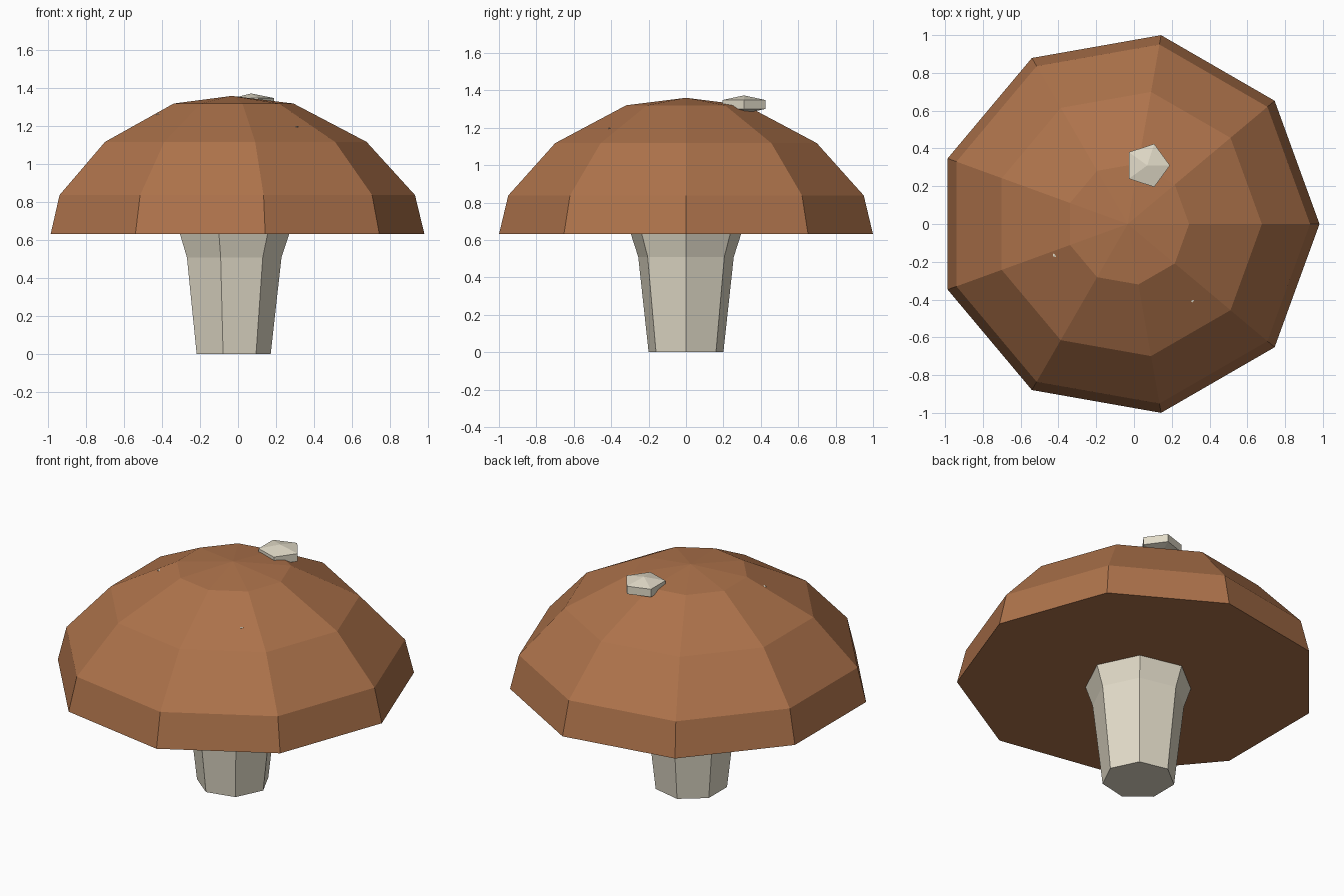
import bpy, bmesh
from math import cos, sin, pi

if "Cube" in bpy.data.objects:
    bpy.data.objects.remove(bpy.data.objects["Cube"])

AXIS_X = -0.033  # centre line of the mushroom


def material(name, rgb):
    m = bpy.data.materials.new(name)
    m.diffuse_color = (*rgb, 1)
    m.use_nodes = True
    m.node_tree.nodes["Principled BSDF"].inputs["Base Color"].default_value = m.diffuse_color
    return m


def turned(name, sides, profile, centre, mat):
    """Faceted solid of revolution; profile is (radius, z) from bottom to top."""
    bm = bmesh.new()
    rings = []
    for r, z in profile:
        if r == 0:
            rings.append([bm.verts.new((0, 0, z))] * sides)
        else:
            rings.append([bm.verts.new((r * cos(2 * pi * i / sides), r * sin(2 * pi * i / sides), z))
                          for i in range(sides)])
    for a, b in zip(rings, rings[1:]):
        for i in range(sides):
            j = (i + 1) % sides
            bm.faces.new(list(dict.fromkeys((a[i], a[j], b[j], b[i]))))
    # flat end caps where the profile does not close to a point
    for ring in (rings[0], rings[-1]):
        if ring[0] is not ring[1]:
            bm.faces.new(ring)
    bmesh.ops.recalc_face_normals(bm, faces=bm.faces)
    mesh = bpy.data.meshes.new(name)
    bm.to_mesh(mesh)
    bm.free()
    mesh.materials.append(mat)
    ob = bpy.data.objects.new(name, mesh)
    ob.location = centre
    bpy.context.collection.objects.link(ob)
    return ob


brown = material("cap_brown", (0.42, 0.17, 0.07))
cream = material("stem_cream", (0.76, 0.71, 0.58))

# Seven-sided stem, flaring into the cap
turned("stem", 7, [(0.205, 0), (0.262, 0.51), (0.305, 0.64)], (AXIS_X, 0, 0), cream)

# Nine-sided domed cap with a flat underside
turned("cap", 9, [(1.015, 0.632), (0.965, 0.838), (0.71, 1.118), (0.325, 1.32), (0, 1.36)],
       (AXIS_X, 0, 0), brown)

# Flattened five-sided spots, two of them almost sunk into the cap
spot = [(0, -0.0485), (0.12, -0.024), (0.12, 0.024), (0, 0.0485)]
for n, centre in enumerate([(0.07, 0.31, 1.3245), (-0.333, -0.1, 1.241), (0.273, -0.301, 1.174)], 1):
    turned(f"spot_{n}", 5, spot, centre, cream)
